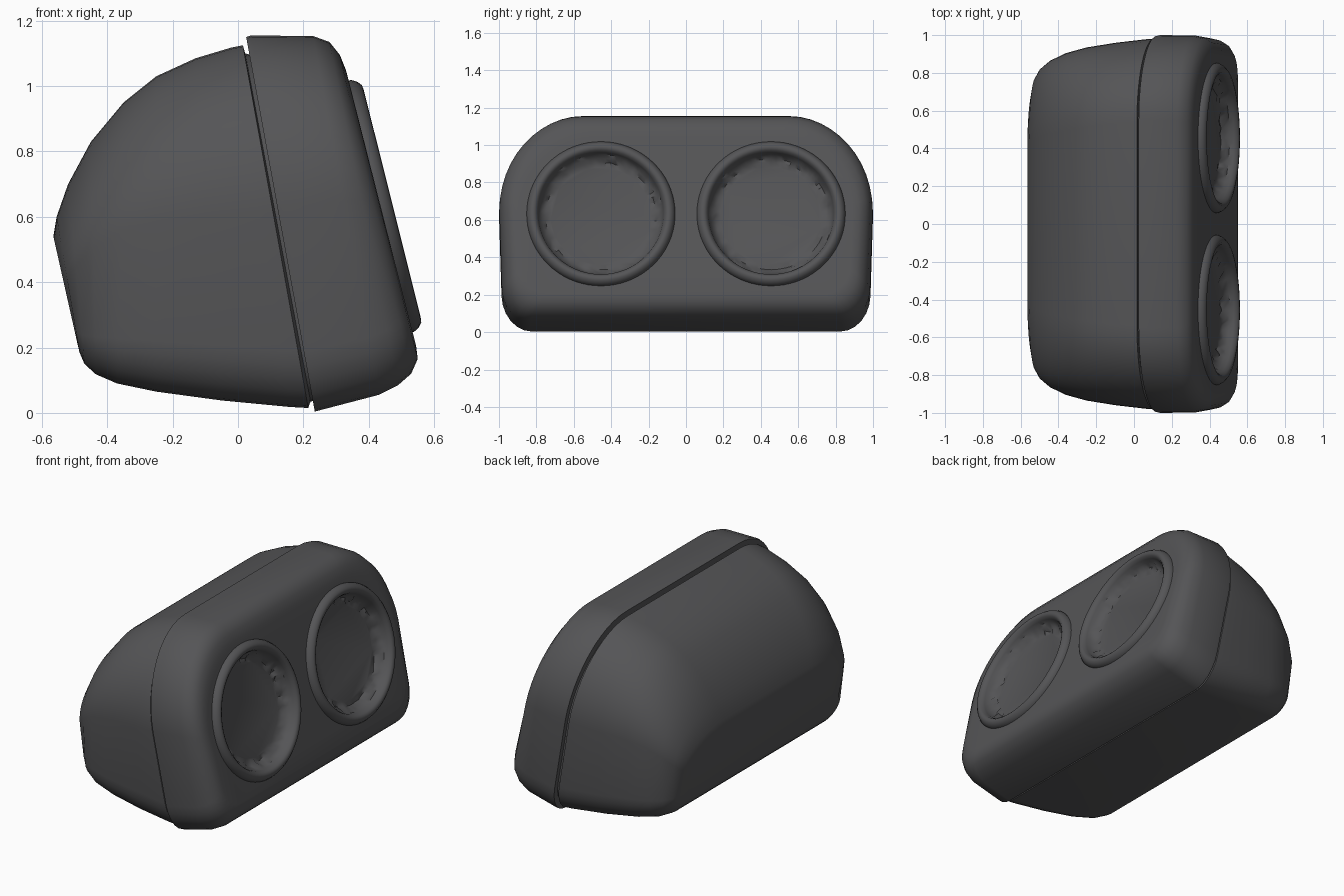
import bpy, bmesh, math, random
from mathutils import Matrix, Vector

cube = bpy.data.objects.get("Cube")
if cube:
    bpy.data.objects.remove(cube)
random.seed(4)

grey = bpy.data.materials.new("dark grey plastic")
grey.use_nodes = True
colour = (0.09, 0.09, 0.094, 1)
grey.diffuse_color = colour
grey.node_tree.nodes["Principled BSDF"].inputs["Base Color"].default_value = colour


def finish(name, bm, smooth=45):
    bmesh.ops.recalc_face_normals(bm, faces=bm.faces)
    mesh = bpy.data.meshes.new(name)
    bm.to_mesh(mesh)
    bm.free()
    mesh.materials.append(grey)
    obj = bpy.data.objects.new(name, mesh)
    bpy.context.collection.objects.link(obj)
    if smooth:
        bpy.ops.object.select_all(action='DESELECT')
        obj.select_set(True)
        bpy.context.view_layer.objects.active = obj
        bpy.ops.object.shade_smooth_by_angle(angle=math.radians(smooth))
    return obj


def section(x_top, z_top, x_bot, z_bot, half):
    """Tilted D-shaped slice: broad round top corners, tight bottom corners."""
    height = z_top - z_bot
    right = []
    for ry, rz, start, steps in ((0.15, 0.16, -90, 6), (0.45, 0.46, 0, 12)):
        for i in range(steps + 1):
            a = math.radians(start + 90 * i / steps)
            y = 1 - ry + ry * math.cos(a)
            t = (rz if start else 1 - rz) + rz * math.sin(a)
            y *= 1 - 0.04 * max(0, 0.5 - t)
            right.append((y * half, t))
    loop = right + [(-y, t) for y, t in reversed(right)]
    return [Vector((x_bot + (x_top - x_bot) * t, y, z_bot + height * t))
            for y, t in loop]


def loft(name, slices):
    bm = bmesh.new()
    rings = [[bm.verts.new(p) for p in section(*s)] for s in slices]
    for a, b in zip(rings, rings[1:]):
        for i in range(len(a)):
            j = (i + 1) % len(a)
            bm.faces.new((a[i], a[j], b[j], b[i]))
    bm.faces.new(rings[0])
    bm.faces.new(rings[-1])
    return finish(name, bm)


# Slices: top x, top z, bottom x, bottom z, half width
rear_shell = loft("rear_shell", [
    (0.06, 1.09, 0.26, 0.04, 0.96),
    (0.022, 1.10, 0.222, 0.035, 0.965),
    (0.015, 1.125, 0.215, 0.015, 0.98),
    (-0.02, 1.118, 0.16, 0.018, 0.978),
    (-0.13, 1.085, -0.05, 0.038, 0.96),
    (-0.25, 1.03, -0.25, 0.065, 0.935),
    (-0.35, 0.95, -0.37, 0.09, 0.905),
    (-0.45, 0.83, -0.435, 0.118, 0.865),
    (-0.52, 0.70, -0.47, 0.15, 0.82),
    (-0.555, 0.60, -0.485, 0.185, 0.77),
    (-0.565, 0.54, -0.492, 0.215, 0.71)])

front_housing = loft("front_housing", [
    (0.03, 1.135, 0.235, 0.02, 0.985),
    (0.025, 1.15, 0.235, 0.004, 0.996),
    (0.04, 1.155, 0.25, 0.008, 1.0),
    (0.23, 1.153, 0.43, 0.055, 0.998),
    (0.28, 1.135, 0.49, 0.085, 0.985),
    (0.312, 1.095, 0.53, 0.12, 0.96),
    (0.33, 1.05, 0.55, 0.165, 0.925),
    (0.338, 1.02, 0.545, 0.205, 0.89)])

# Local z of each speaker points out of the sloping front face
normal = Vector((0.97, 0, 0.243)).normalized()
tilt = Vector((0, 0, 1)).rotation_difference(normal).to_matrix().to_4x4()


def lathe(name, profile, matrix, crinkled=(), steps=72):
    """Turn (radius, height) points about local z, wrinkling chosen rows."""
    bm = bmesh.new()
    rows = []
    for k, (r, h) in enumerate(profile):
        row = []
        for i in range(steps):
            a = math.tau * i / steps
            wobble = random.uniform(-0.012, 0.012) if k in crinkled else 0
            row.append(bm.verts.new(
                (r * math.cos(a), r * math.sin(a), h + wobble)))
        rows.append(row)
    for a, b in zip(rows, rows[1:]):
        for i in range(steps):
            j = (i + 1) % steps
            bm.faces.new((a[i], a[j], b[j], b[i]))
    bm.faces.new(rows[0])
    if name.endswith("cutter"):
        bm.faces.new(rows[-1])
    bm.transform(matrix)
    return finish(name, bm, 0 if name.endswith("cutter") else 40)


for side, y in (("left", 0.455), ("right", -0.455)):
    place = Matrix.Translation((0.437, y, 0.632)) @ tilt
    cutter = lathe(side + "_recess_cutter", [(0.35, -0.12), (0.35, 0.2)], place)
    cutter.hide_render = True
    cutter.hide_viewport = True
    cut = front_housing.modifiers.new(side + "_recess", 'BOOLEAN')
    cut.operation = 'DIFFERENCE'
    cut.solver = 'EXACT'
    cut.object = cutter
    # Sunken cone, crinkled surround and raised round rim in one turned part
    lathe(side + "_speaker", [
        (0.27, -0.05), (0.295, -0.045), (0.312, -0.03), (0.33, -0.012),
        (0.335, 0.01), (0.345, 0.028), (0.358, 0.036), (0.374, 0.034),
        (0.388, 0.022), (0.397, 0.006), (0.398, -0.06)], place, (1, 2))
